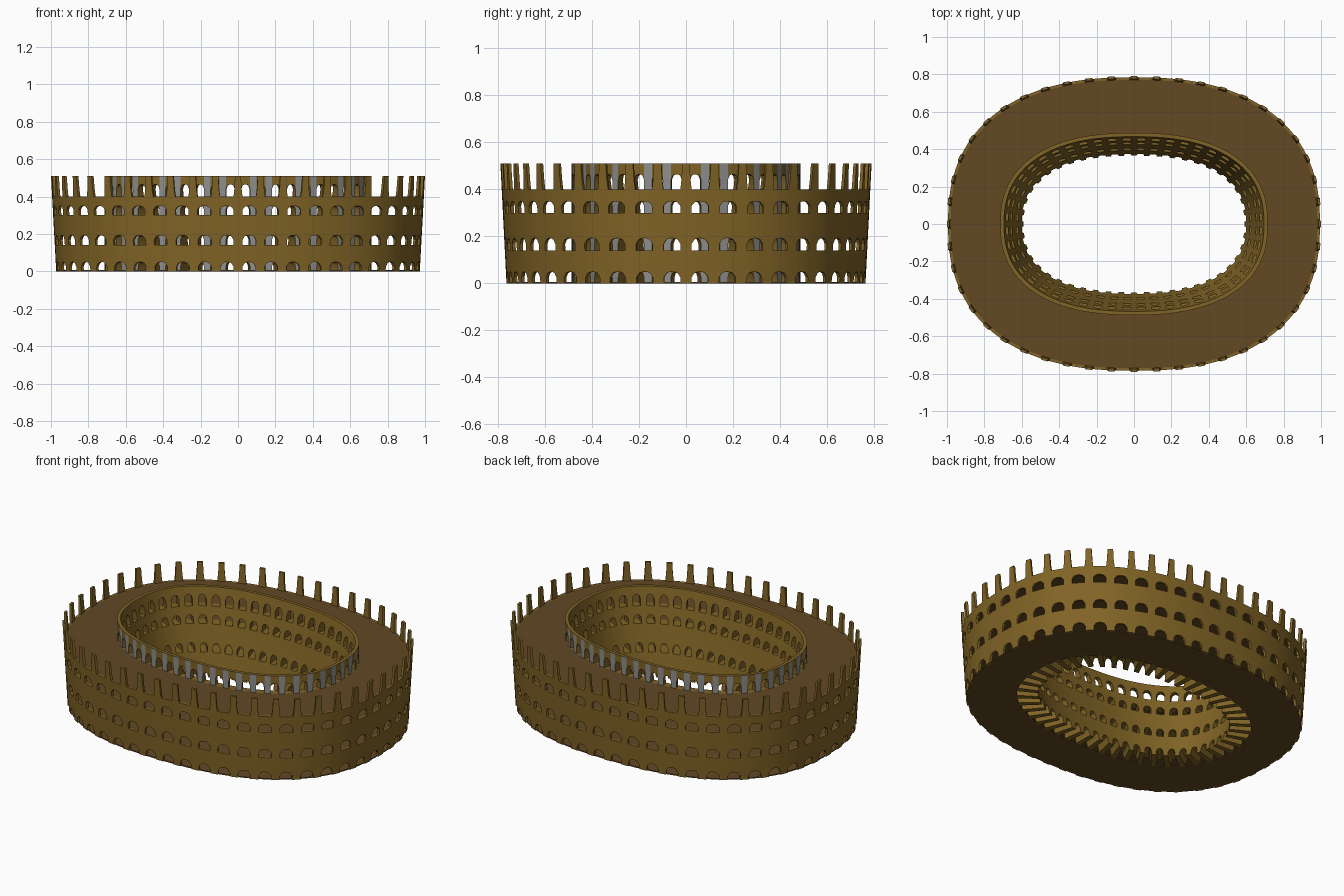
import bpy, bmesh, math

if "Cube" in bpy.data.objects:
    bpy.data.objects.remove(bpy.data.objects["Cube"])

BAYS = 48
POWER = 2.4


def material(name, rgb):
    m = bpy.data.materials.new(name)
    m.diffuse_color = (*rgb, 1)
    m.use_nodes = True
    m.node_tree.nodes["Principled BSDF"].inputs["Base Color"].default_value = m.diffuse_color
    return m


GOLD = material("ochre stone", (0.22, 0.128, 0.019))
BROWN = material("brown floor", (0.122, 0.065, 0.017))
GREY = material("grey stone", (0.27, 0.27, 0.27))


def oval(a, b, u):
    c, s = math.cos(u), math.sin(u)
    e = 2 / POWER
    return (a * math.copysign(abs(c) ** e, c), b * math.copysign(abs(s) ** e, s))


# Table giving the oval angle for evenly spaced bays
def spacing(a, b, n=4000):
    lengths = [0]
    prev = oval(a, b, 0)
    for i in range(1, n + 1):
        p = oval(a, b, math.tau * i / n)
        lengths.append(lengths[-1] + math.dist(p, prev))
        prev = p

    def angle(t):
        target = (t % BAYS) / BAYS * lengths[-1]
        lo, hi = 0, n
        while hi - lo > 1:
            mid = (lo + hi) // 2
            if lengths[mid] <= target:
                lo = mid
            else:
                hi = mid
        f = (target - lengths[lo]) / max(lengths[hi] - lengths[lo], 1e-9)
        return math.tau * (lo + f) / n
    return angle


def finish(name, bm, mats):
    bmesh.ops.recalc_face_normals(bm, faces=bm.faces)
    me = bpy.data.meshes.new(name)
    bm.to_mesh(me)
    bm.free()
    for m in mats:
        me.materials.append(m)
    ob = bpy.data.objects.new(name, me)
    bpy.context.collection.objects.link(ob)
    bpy.context.view_layer.objects.active = ob
    ob.select_set(True)
    bpy.ops.object.shade_smooth_by_angle(angle=math.radians(30))
    ob.select_set(False)
    return ob


# Arcade: a sheet of arched bays, extruded, then wrapped round the oval
def arcade(name, tiers, half_pier, outer, inner, posts=None, grey_backs=False):
    bm = bmesh.new()
    verts = {}

    def v(t, z):
        key = (round(t % BAYS, 4), round(z, 4))
        if key not in verts:
            verts[key] = bm.verts.new((key[0], 0, key[1]))
        return verts[key]

    piers = set()
    steps = 6
    for i in range(BAYS):
        cols = [i + half_pier + (1 - 2 * half_pier) * k / steps for k in range(steps + 1)]
        for z0, z_spring, z_crown, z1 in tiers:
            rise = [z_spring + (z_crown - z_spring) * math.sqrt(max(0, 1 - (2 * k / steps - 1) ** 2))
                    for k in range(steps + 1)]
            for k in range(steps):
                bm.faces.new((v(cols[k], rise[k]), v(cols[k + 1], rise[k + 1]),
                              v(cols[k + 1], z1), v(cols[k], z1)))
            # pier in two pieces, below and above the arch spring
            a, b = i - half_pier, i + half_pier
            for lo, hi in ((z0, z_spring), (z_spring, z1)):
                bm.faces.new((v(a, lo), v(b, lo), v(b, hi), v(a, hi)))
        # free-standing tapered posts on the rim
        if posts:
            for (za, wa), (zb, wb) in zip(posts, posts[1:]):
                bm.faces.new((v(i - wa, za), v(i + wa, za), v(i + wb, zb), v(i - wb, zb)))
    front = list(bm.faces)
    front_verts = list(bm.verts)
    if grey_backs:
        for f in front:
            ts = [w.co.x for w in f.verts]
            if all(min(t % 1, 1 - t % 1) <= half_pier + 0.01 for t in ts):
                f.material_index = 1
    mats_front = {f: f.material_index for f in front}
    ret = bmesh.ops.extrude_face_region(bm, geom=front, use_keep_orig=True)
    back = {g for g in ret["geom"] if isinstance(g, bmesh.types.BMVert)}
    for f in bm.faces:
        if f not in mats_front:
            f.material_index = 0
    angle = spacing(*outer(0.3))
    for w in bm.verts:
        t, z = w.co.x, w.co.z
        a, b = (inner if w in back else outer)(z)
        x, y = oval(a, b, angle(t))
        w.co = (x, y, z)
    return finish(name, bm, [GOLD, GREY])


# Flat ring floor
def ring_floor(name, z, thick, outer, inner):
    bm = bmesh.new()
    n = BAYS * 2
    ang = spacing(*outer)
    loops = []
    for (a, b), h in ((outer, z), (inner, z), (inner, z - thick), (outer, z - thick)):
        loops.append([bm.verts.new((*oval(a, b, ang(i / 2)), h)) for i in range(n)])
    for la, lb in zip(loops, loops[1:] + loops[:1]):
        for i in range(n):
            j = (i + 1) % n
            bm.faces.new((la[i], la[j], lb[j], lb[i]))
    return finish(name, bm, [BROWN])


def outer_face(z):
    k = z / 0.51
    return (0.972 + 0.028 * k, 0.764 + 0.026 * k)


def outer_back(z):
    a, b = outer_face(z)
    return (a - 0.014, b - 0.014)


def seat_back(z):
    return (0.715, 0.487)


def seat_face(z):
    k = z / 0.51
    return (0.59 + 0.105 * k, 0.365 + 0.102 * k)


TIERS = [(0, 0.025, 0.05, 0.14), (0.14, 0.168, 0.193, 0.30), (0.30, 0.33, 0.35, 0.40)]

# Outer wall with rim posts
arcade("outer_wall", TIERS, 0.2, outer_face, outer_back,
       posts=[(0.40, 0.2), (0.44, 0.16), (0.51, 0.13)])

# Inner sloping wall with grey pier backs
arcade("inner_wall", TIERS + [(0.40, 0.44, 0.465, 0.51)], 0.21,
       seat_back, seat_face, grey_backs=True)

# Storey floors and the top deck
for label, z in (("ground_floor", 0.006), ("second_floor", 0.14),
                 ("third_floor", 0.30), ("top_deck", 0.40)):
    a, b = outer_face(z)
    ring_floor(label, z, 0.006, (a - 0.006, b - 0.006), (0.708, 0.48))
